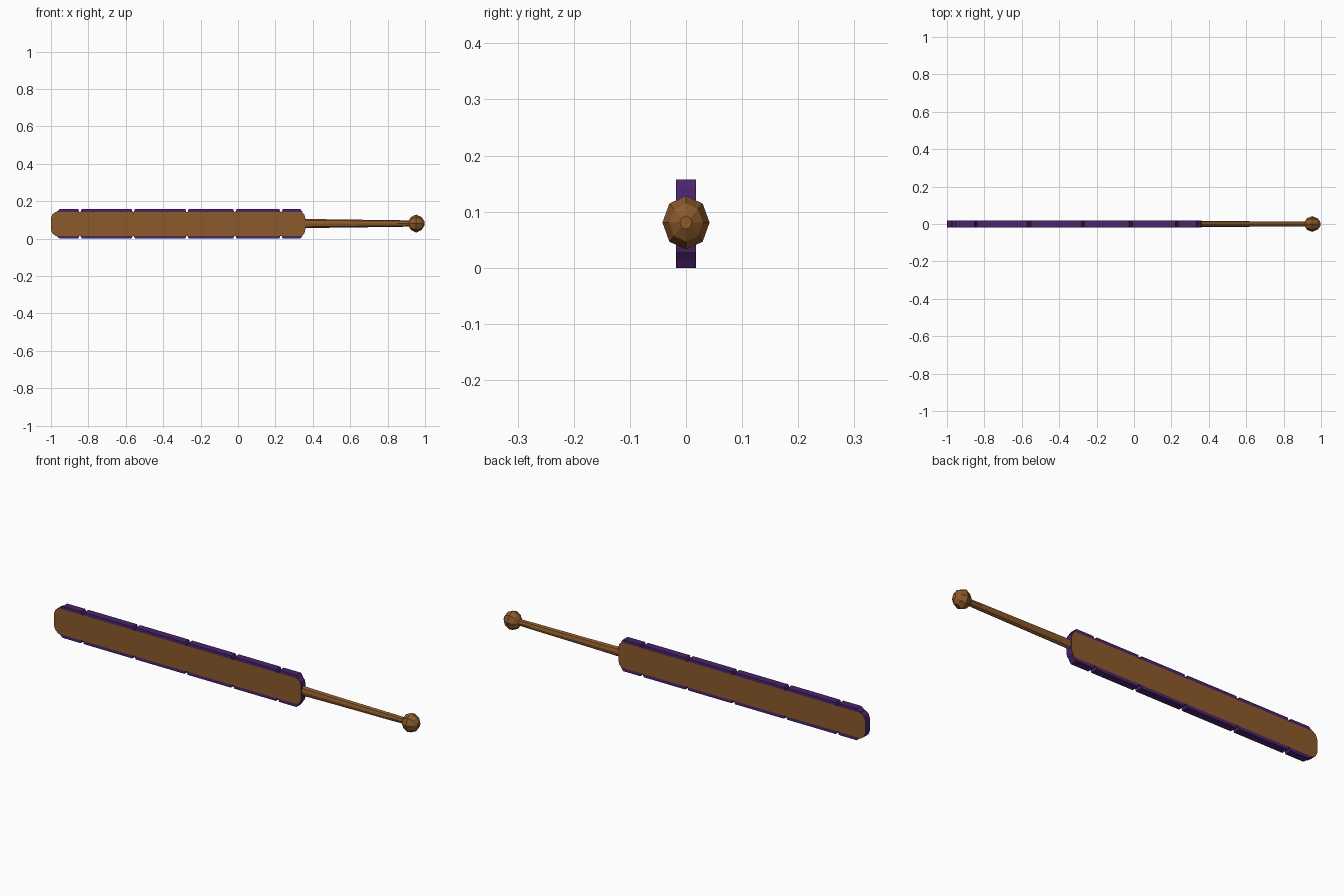
import bpy, bmesh, math

if "Cube" in bpy.data.objects:
    bpy.data.objects.remove(bpy.data.objects["Cube"])

ZC, T = 0.0785, 0.018   # centre height, half thickness


def material(name, rgb):
    m = bpy.data.materials.new(name)
    m.diffuse_color = (*rgb, 1)
    m.use_nodes = True
    m.node_tree.nodes["Principled BSDF"].inputs["Base Color"].default_value = m.diffuse_color
    return m


wood = material("brown wood", (0.258, 0.102, 0.024))
purple = material("dark purple edge", (0.07, 0.017, 0.15))


def finish(name, bm, mats):
    bmesh.ops.recalc_face_normals(bm, faces=bm.faces[:])
    me = bpy.data.meshes.new(name)
    bm.to_mesh(me)
    bm.free()
    for m in mats:
        me.materials.append(m)
    ob = bpy.data.objects.new(name, me)
    bpy.context.collection.objects.link(ob)
    return ob


def prism(name, outline, mats, half):
    # extrude an x/z outline (z relative to the centre line) through y
    bm = bmesh.new()
    f = bm.faces.new([bm.verts.new((x, -half, ZC + z)) for x, z in outline])
    ext = bmesh.ops.extrude_face_region(bm, geom=[f])["geom"]
    for v in ext:
        if isinstance(v, bmesh.types.BMVert):
            v.co.y = half
    bm.normal_update()
    for f in bm.faces:
        if len(mats) > 1 and abs(f.normal.y) < 0.5:
            f.material_index = 1
    return finish(name, bm, mats)


def lathe(name, rings, sides=8):
    # rings of (x, y radius, z radius) along the x axis
    bm = bmesh.new()
    loops = []
    for x, ry, rz in rings:
        loops.append([bm.verts.new((x, ry * math.cos(a), ZC + 0.002 + rz * math.sin(a)))
                      for a in (2 * math.pi * i / sides for i in range(sides))])
    for a, b in zip(loops, loops[1:]):
        for i in range(sides):
            j = (i + 1) % sides
            bm.faces.new((a[i], a[j], b[j], b[i]))
    bm.faces.new(loops[0])
    bm.faces.new(loops[-1])
    return finish(name, bm, [wood])


# paddle: wooden faces, purple rim
upper = [(-1.0, 0.032), (-0.992, 0.052), (-0.975, 0.064),
         (0.342, 0.064), (0.355, 0.05), (0.36, 0.03)]
outline = upper + [(x, -z) for x, z in reversed(upper)]
prism("paddle", outline, [wood, purple], T)

# edge blades along top and bottom
segments = [(-0.975, -0.845), (-0.845, -0.56), (-0.56, -0.273),
            (-0.273, -0.017), (-0.017, 0.23), (0.23, 0.348)]
for i, (a, b) in enumerate(segments):
    for side, s in (("top", 1), ("bottom", -1)):
        ca = 0.022 if i == 0 else 0.009
        cb = 0.014 if i == 5 else 0.009
        pts = [(a + 0.003, 0.063), (a + ca, 0.0785), (b - cb, 0.0785), (b - 0.003, 0.063)]
        prism(f"edge_blade_{side}_{i + 1}", [(x, s * z) for x, z in pts], [purple], T)

# handle and pommel
lathe("handle", [(0.35, 0.015, 0.025), (0.52, 0.015, 0.022),
                 (0.85, 0.014, 0.018), (0.93, 0.014, 0.016)])
lathe("pommel", [(0.912, 0.012, 0.014), (0.925, 0.031, 0.035), (0.953, 0.042, 0.048),
                 (0.982, 0.030, 0.034), (0.996, 0.011, 0.012)])
